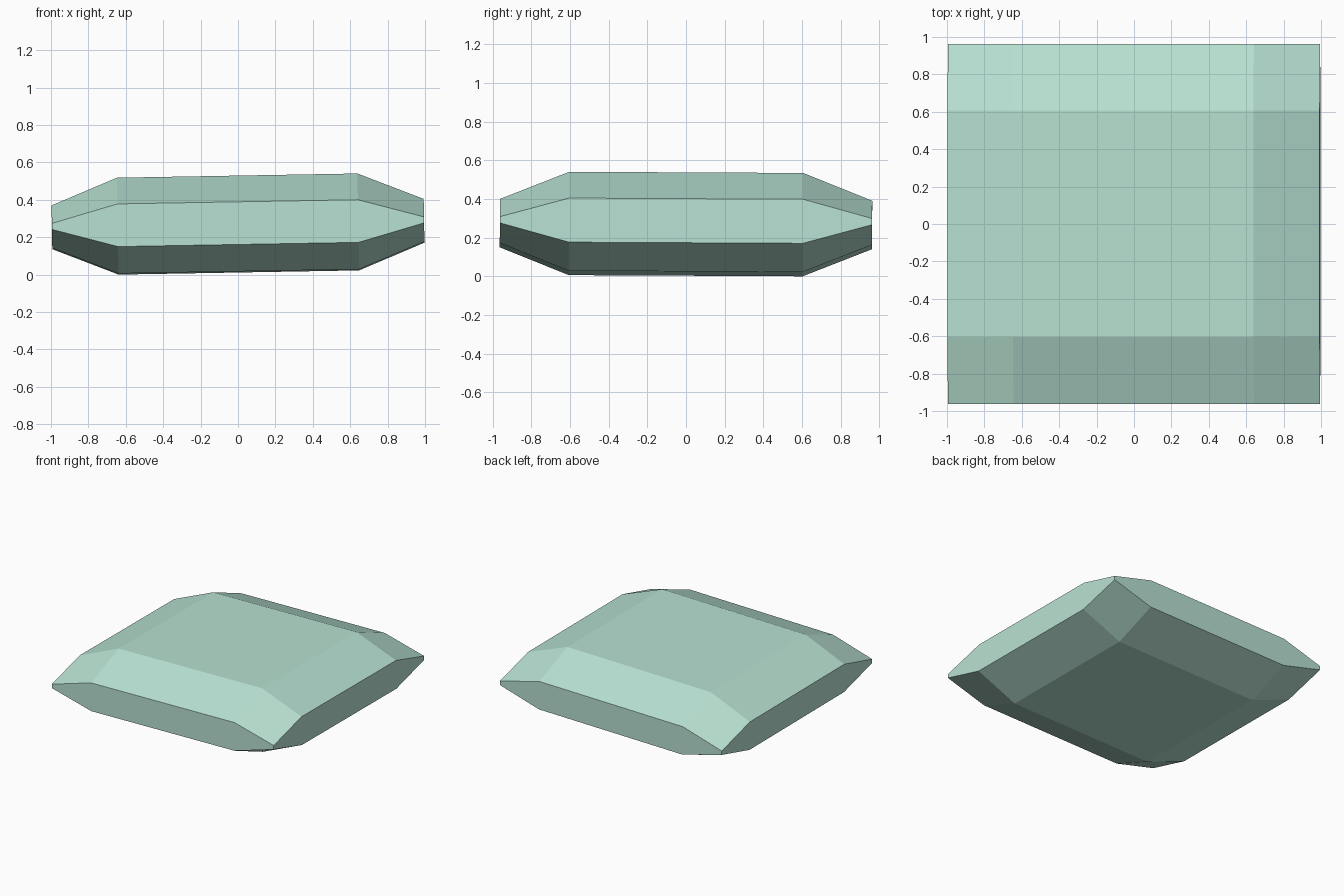
import bpy, bmesh
from mathutils import Matrix

if "Cube" in bpy.data.objects:
    bpy.data.objects.remove(bpy.data.objects["Cube"])

HX, HY = 0.995, 0.963          # half width and depth
IX, IY = 0.643, 0.605          # half size of the flat middle panel
CORNER, EDGE, MIDDLE = 0.016, 0.114, 0.256   # half thickness by zone

# soft green material
mat = bpy.data.materials.new("pale_green")
mat.diffuse_color = (0.479, 0.753, 0.644, 1)
mat.use_nodes = True
mat.node_tree.nodes["Principled BSDF"].inputs["Base Color"].default_value = mat.diffuse_color

xs, ys = (-HX, -IX, IX, HX), (-HY, -IY, IY, HY)
bm = bmesh.new()


def layer(sign):
    """One 4 x 4 sheet of points, thickest in the middle."""
    sheet = []
    for i, x in enumerate(xs):
        row = []
        for j, y in enumerate(ys):
            h = (MIDDLE, EDGE, CORNER)[(i in (0, 3)) + (j in (0, 3))]
            row.append(bm.verts.new((x, y, sign * h)))
        sheet.append(row)
    for i in range(3):
        for j in range(3):
            bm.faces.new((sheet[i][j], sheet[i + 1][j],
                          sheet[i + 1][j + 1], sheet[i][j + 1]))
    return sheet


top, bottom = layer(1), layer(-1)

# flat six/eight-sided walls closing the four sides
for k in (0, 3):
    bm.faces.new([top[k][j] for j in range(4)] + [bottom[k][j] for j in reversed(range(4))])
    bm.faces.new([top[i][k] for i in range(4)] + [bottom[i][k] for i in reversed(range(4))])
bmesh.ops.recalc_face_normals(bm, faces=bm.faces)

# slight tilt, then rest on the ground
tilt = Matrix.Rotation(-0.0175, 4, 'Y') @ Matrix.Rotation(-0.005, 4, 'X')
bmesh.ops.transform(bm, matrix=tilt, verts=bm.verts)
low = min(v.co.z for v in bm.verts)
bmesh.ops.translate(bm, vec=(0, 0, -low), verts=bm.verts)

mesh = bpy.data.meshes.new("cushion")
bm.to_mesh(mesh)
bm.free()
mesh.materials.append(mat)
cushion = bpy.data.objects.new("cushion", mesh)
bpy.context.collection.objects.link(cushion)
